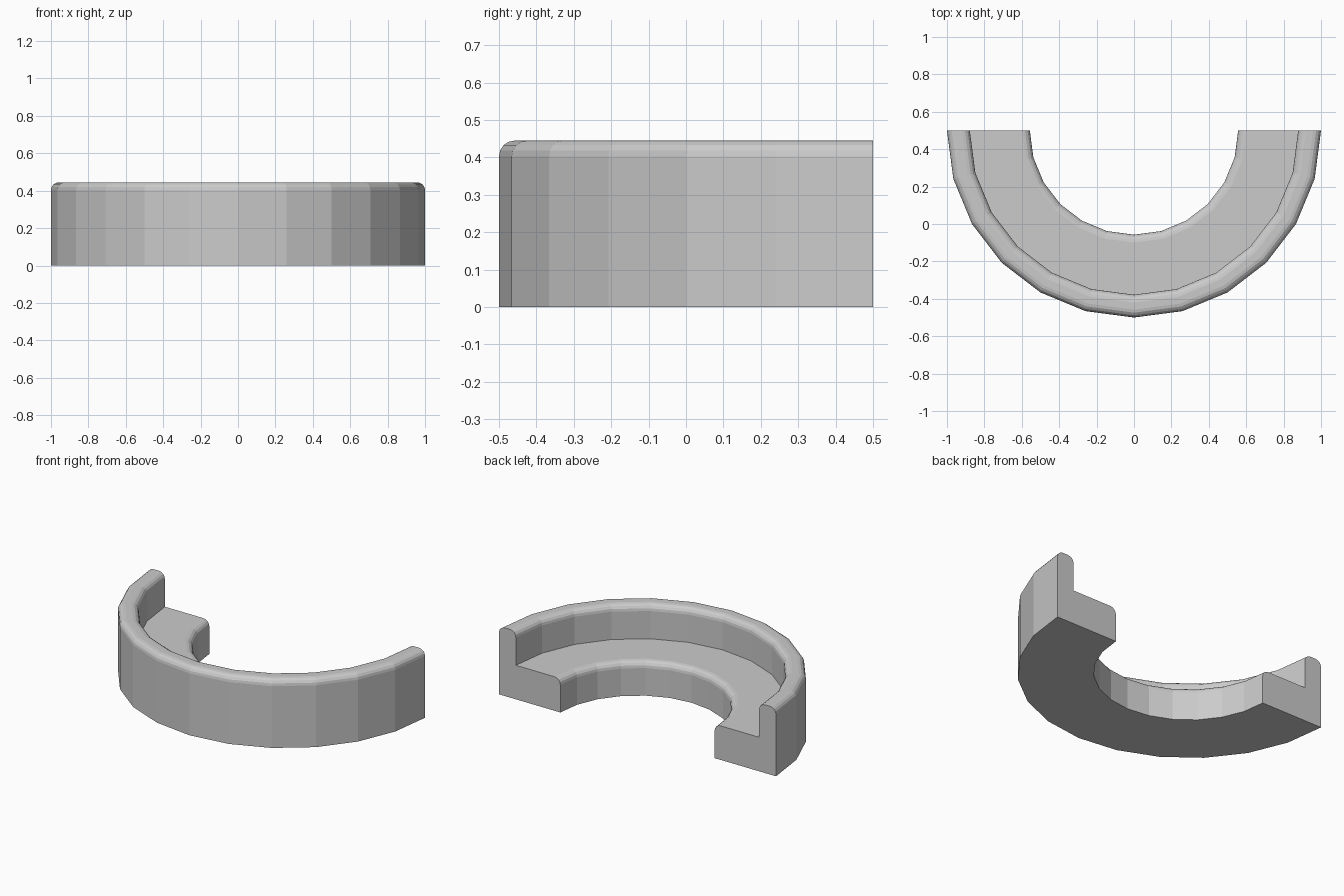
import bpy, bmesh
from math import sin, cos, pi

if "Cube" in bpy.data.objects:
    bpy.data.objects.remove(bpy.data.objects["Cube"])

SEGS = 12      # facets around the half circle
ROUND = 0.042  # edge rounding radius


def corner(r, z, start, steps=4):
    """Quarter-round points about centre (r, z), turning clockwise from start."""
    return [(r + ROUND * cos(start - pi / 2 * i / steps),
             z + ROUND * sin(start - pi / 2 * i / steps)) for i in range(steps + 1)]


# L-shaped cross-section (radius, height): flat ledge inside a raised rim
LEDGE, TOP, R_IN, R_WALL, R_OUT = 0.222, 0.445, 0.557, 0.878, 1.0
profile = [(R_OUT, 0), (R_IN, 0)]
profile += corner(R_IN + ROUND, LEDGE - ROUND, pi)
profile += [(R_WALL, LEDGE)]
profile += corner(R_WALL + ROUND, TOP - ROUND, pi)
profile += corner(R_OUT - ROUND, TOP - ROUND, pi / 2)

# Sweep the section through 180 degrees and cap both cut ends
bm = bmesh.new()
rings = []
for s in range(SEGS + 1):
    a = pi + pi * s / SEGS
    rings.append([bm.verts.new((r * cos(a), 0.5 + r * sin(a), z)) for r, z in profile])
n = len(profile)
for a, b in zip(rings, rings[1:]):
    for i in range(n):
        j = (i + 1) % n
        bm.faces.new((a[i], a[j], b[j], b[i]))
bm.faces.new(rings[0])
bm.faces.new(rings[-1][::-1])
bmesh.ops.recalc_face_normals(bm, faces=bm.faces)

mesh = bpy.data.meshes.new("half_ring")
bm.to_mesh(mesh)
bm.free()
bpy.context.collection.objects.link(bpy.data.objects.new("half_ring", mesh))
